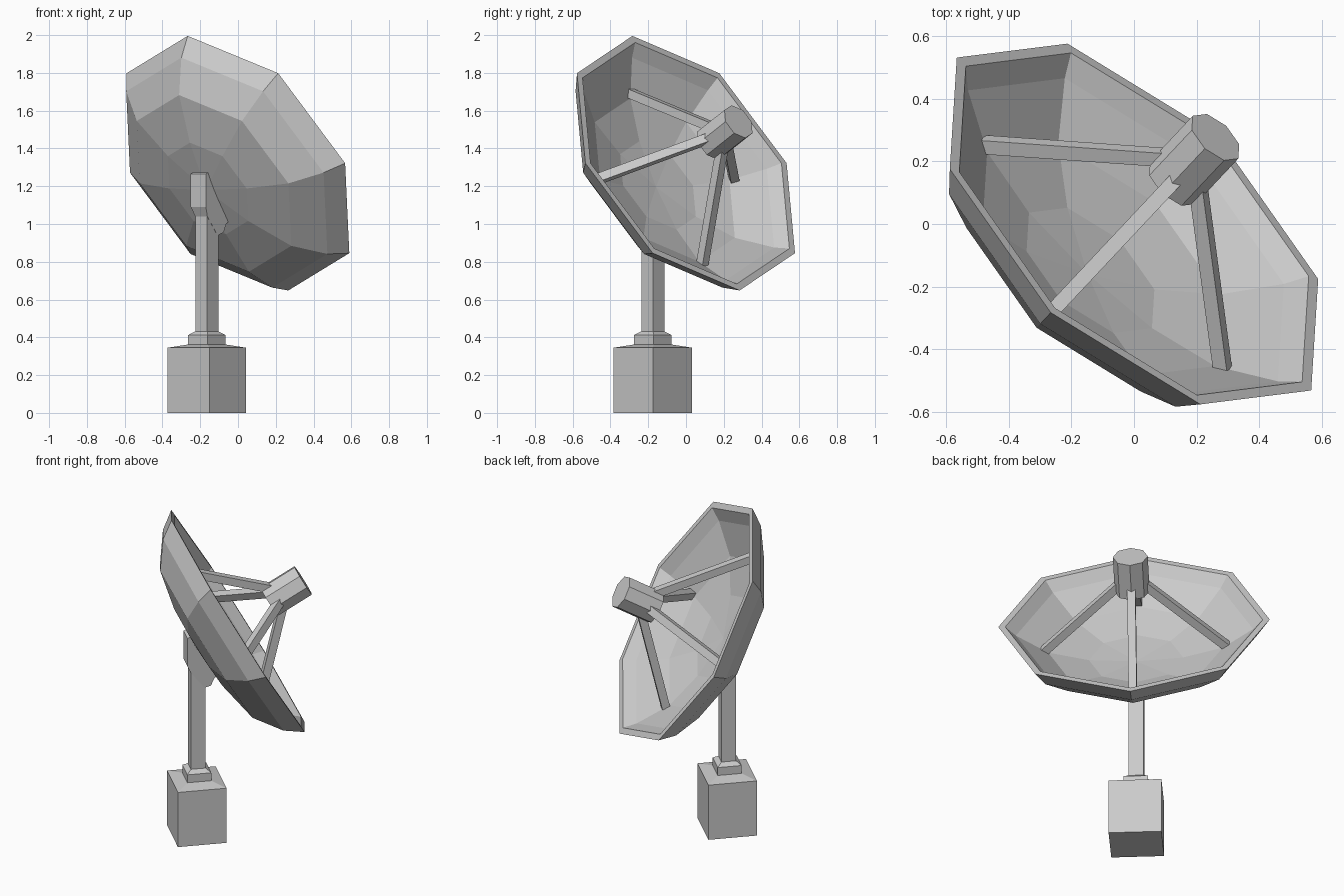
import bpy, bmesh, math
from mathutils import Matrix, Vector

if "Cube" in bpy.data.objects:
    bpy.data.objects.remove(bpy.data.objects["Cube"])

# Whole model is turned about z; locally +x is the pointing direction
TURN = Matrix.Rotation(math.radians(46.8), 4, 'Z')
c, s = math.cos(math.radians(30)), 0.5
# Dish frame: X sideways, Y up along the rim plane, Z along the pointing axis
DISH = TURN @ Matrix(((0, -s, c, 0), (1, 0, 0, 0), (0, c, s, 1.322), (0, 0, 0, 1)))
MAST_X = -0.241


def finish(name, bm, matrix):
    bmesh.ops.remove_doubles(bm, verts=bm.verts, dist=1e-5)
    bmesh.ops.recalc_face_normals(bm, faces=bm.faces)
    bm.transform(matrix)
    bmesh.ops.recalc_face_normals(bm, faces=bm.faces)
    me = bpy.data.meshes.new(name)
    bm.to_mesh(me)
    bm.free()
    ob = bpy.data.objects.new(name, me)
    bpy.context.collection.objects.link(ob)
    return ob


def loft(name, rings, matrix, cap=True):
    """Skin a list of equal-length point rings."""
    bm = bmesh.new()
    vs = [[bm.verts.new(p) for p in r] for r in rings]
    n = len(vs[0])
    for a, b in zip(vs, vs[1:]):
        for i in range(n):
            j = (i + 1) % n
            bm.faces.new((a[i], a[j], b[j], b[i]))
    if cap:
        bm.faces.new(vs[0])
        bm.faces.new(vs[-1])
    return finish(name, bm, matrix)


def octagon(r, z):
    return [(r * math.cos(k * math.pi / 4), r * math.sin(k * math.pi / 4), z) for k in range(8)]


def rect(wx, wy, z):
    return [(MAST_X + a * wx / 2, b * wy / 2, z) for a, b in ((-1, -1), (1, -1), (1, 1), (-1, 1))]


# Base block, plinth and square mast
loft("base_block", [rect(.284, .303, 0), rect(.284, .303, .345), rect(.14, .14, .362)], TURN)
loft("mast_plinth", [rect(.14, .14, .355), rect(.14, .14, .412), rect(.086, .086, .432)], TURN)
loft("mast", [rect(.086, .086, .42), rect(.086, .086, 1.12)], TURN)

# Bracket between mast and dish: side profile (x, half width, z)
side = [(-.271, .055, 1.281), (-.307, .055, 1.265), (-.307, .055, 1.09), (-.284, .044, 1.04),
        (-.205, .044, .94), (-.17, .055, .955), (-.15, .055, 1.0), (-.121, .055, 1.021)]
loft("dish_bracket", [[(x, k * w, z) for x, w, z in side] for k in (-1, 1)], TURN)

# Eight-sided dish shell: outside from the centre to the rim, then the inside back
shell = [(0, -.285), (.28, -.268), (.54, -.214), (.703, -.1), (.778, 0),
         (.738, 0), (.68, -.06), (.50, -.178), (.27, -.235), (0, -.252)]
bm = bmesh.new()
loops = [[bm.verts.new(p) for p in octagon(r, z)] if r else bm.verts.new((0, 0, z)) for r, z in shell]
for a, b in zip(loops, loops[1:]):
    for i in range(8):
        j = (i + 1) % 8
        if not isinstance(a, list):
            bm.faces.new((a, b[i], b[j]))
        elif not isinstance(b, list):
            bm.faces.new((a[i], a[j], b))
        else:
            bm.faces.new((a[i], a[j], b[j], b[i]))
finish("dish", bm, DISH)

# Feed horn at the focus
loft("feed_horn", [octagon(.1, .21), octagon(.1, .44)], DISH)

# Four struts from the dish surface to the feed horn
W = .0235
foot, head = Vector((.53, 0, -.172)), Vector((.06, 0, .27))
across = Vector((0, 1, 0))
normal = (head - foot).normalized().cross(across)
for k in range(4):
    ends = [[p + across * a * W + normal * b * W
             for a, b in ((-1, -1), (1, -1), (1, 1), (-1, 1))] for p in (foot, head)]
    loft("feed_strut_%d" % (k + 1), ends, DISH @ Matrix.Rotation(k * math.pi / 2, 4, 'Z'))
